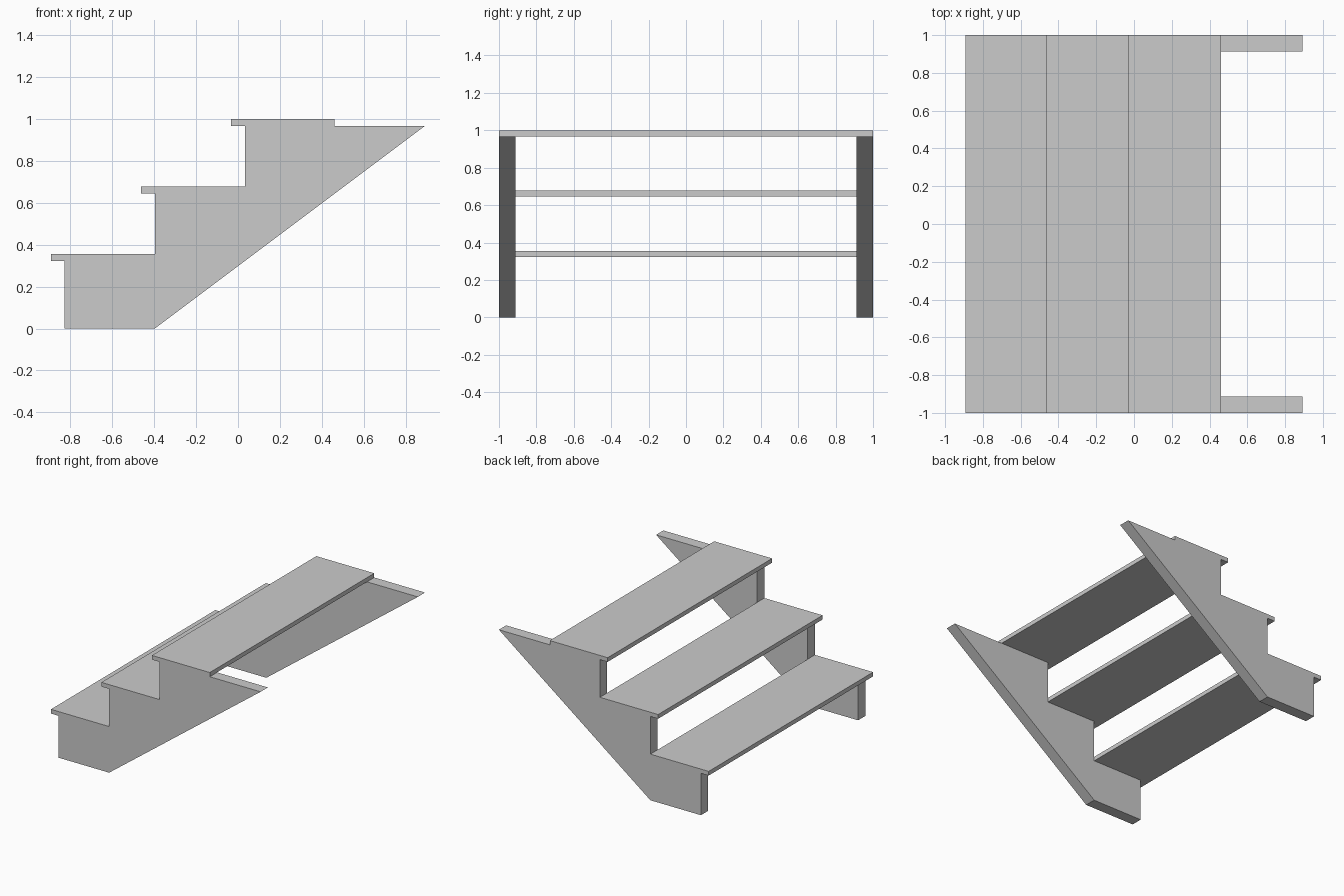
import bpy, bmesh

if "Cube" in bpy.data.objects:
    bpy.data.objects.remove(bpy.data.objects["Cube"])

RUN, RISE, STEPS = 0.43, 0.3225, 3
THICK, HALF_W, STRINGER_W = 0.0325, 1.0, 0.088
FRONT = -0.827      # front face of the stringers
NOSE = 0.066        # tread overhang


def extrude_profile(name, points, y0, y1):
    """Solid from an xz outline, spanning y0 to y1."""
    bm = bmesh.new()
    face = bm.faces.new([bm.verts.new((x, y0, z)) for x, z in points])
    ext = bmesh.ops.extrude_face_region(bm, geom=[face])
    verts = [g for g in ext["geom"] if isinstance(g, bmesh.types.BMVert)]
    bmesh.ops.translate(bm, verts=verts, vec=(0, y1 - y0, 0))
    bmesh.ops.recalc_face_normals(bm, faces=bm.faces)
    mesh = bpy.data.meshes.new(name)
    bm.to_mesh(mesh)
    bm.free()
    obj = bpy.data.objects.new(name, mesh)
    bpy.context.collection.objects.link(obj)
    return obj


# Saw-tooth stringer outline with a sloping underside
outline = [(FRONT + RUN, 0), (FRONT, 0)]
for i in range(STEPS):
    z = (i + 1) * RISE
    outline.append((FRONT + i * RUN, z))
    if i < STEPS - 1:
        outline.append((FRONT + (i + 1) * RUN, z))
outline.append((FRONT + (STEPS + 1) * RUN, STEPS * RISE))

extrude_profile("stringer_front", outline, -HALF_W, -HALF_W + STRINGER_W)
extrude_profile("stringer_back", outline, HALF_W - STRINGER_W, HALF_W)

# Treads resting on each step, overhanging at the nose
for i in range(STEPS):
    x0, x1 = FRONT + i * RUN - NOSE, FRONT + (i + 1) * RUN
    if i == STEPS - 1:
        x1 -= 0.003
    z0 = (i + 1) * RISE
    z1 = z0 + THICK
    extrude_profile(f"tread_{i + 1}", [(x0, z0), (x1, z0), (x1, z1), (x0, z1)], -HALF_W, HALF_W)
